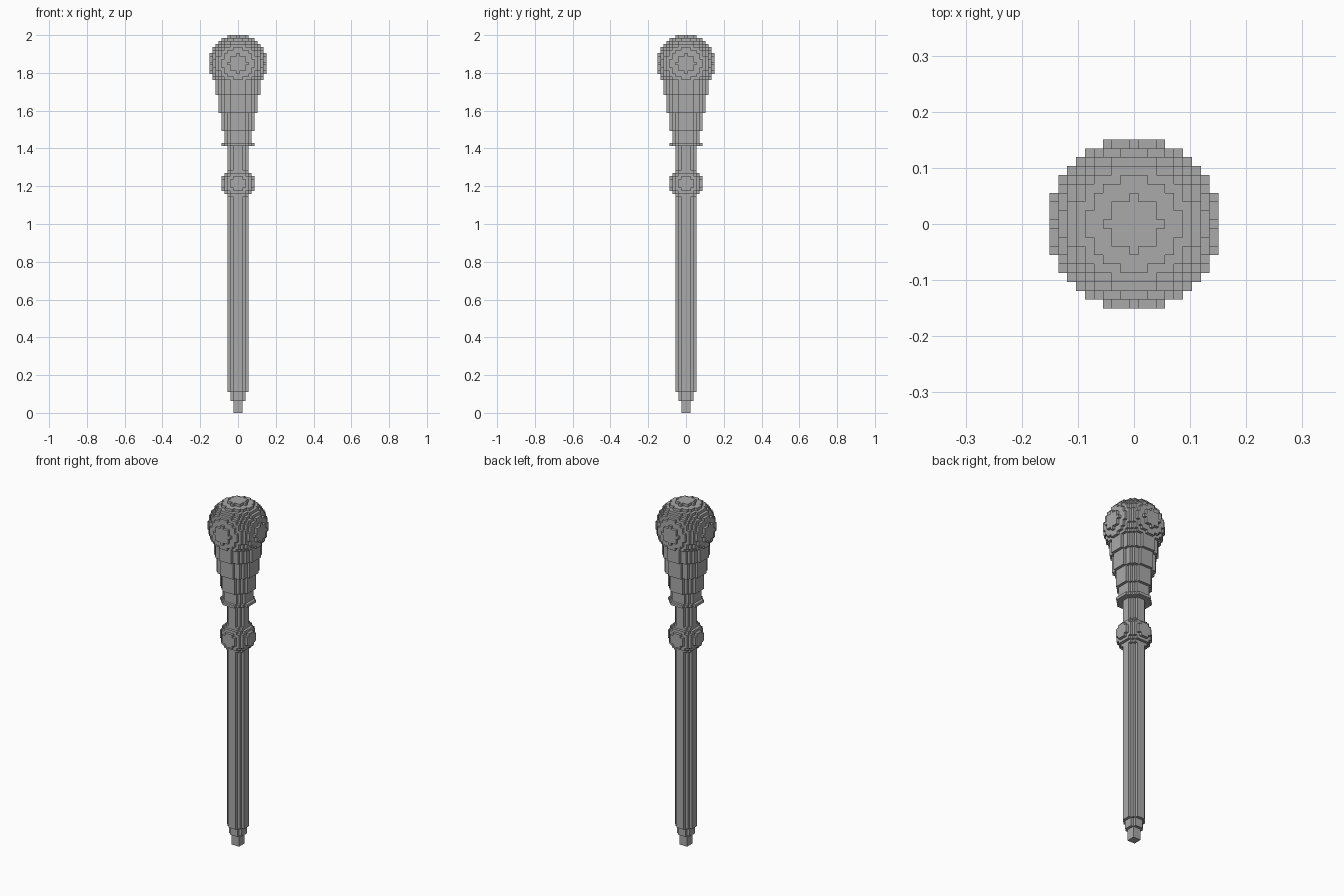
import bpy
import bmesh
from mathutils import Vector

CELL = 2 / 126          # edge of one block; the staff is 126 blocks tall

if "Cube" in bpy.data.objects:
    bpy.data.objects.remove(bpy.data.objects["Cube"], do_unlink=True)

grey = bpy.data.materials.new("plain grey")
grey.use_nodes = True
grey.diffuse_color = (0.4, 0.4, 0.4, 1)
grey.node_tree.nodes["Principled BSDF"].inputs["Base Color"].default_value = (0.4, 0.4, 0.4, 1)


def disc(radius_sq, layer):
    """Blocks of one layer whose centres lie inside the circle."""
    span = range(-10, 11)
    return {(x, y, layer) for x in span for y in span if x * x + y * y <= radius_sq}


def cylinder(radius, bottom, top):
    return set().union(*(disc(radius ** 2, k) for k in range(bottom, top)))


def ball(radius, middle):
    reach = int(radius)
    return set().union(*(disc(radius ** 2 - d * d, middle + d)
                         for d in range(-reach, reach + 1)))


def build(name, cells):
    """Skin the blocks with their exposed faces and merge the flat areas."""
    bm = bmesh.new()
    for cell in cells:
        centre = Vector(cell) + Vector((0, 0, 0.5))
        for axis in range(3):
            for side in (-1, 1):
                normal = Vector((0, 0, 0))
                normal[axis] = side
                if tuple(int(c + n) for c, n in zip(cell, normal)) in cells:
                    continue
                u = Vector((0, 0, 0))
                u[(axis + 1) % 3] = 0.5
                v = normal.cross(u)
                mid = centre + normal / 2
                corners = (mid - u - v, mid + u - v, mid + u + v, mid - u + v)
                bm.faces.new([bm.verts.new(p * CELL) for p in corners])
    bmesh.ops.remove_doubles(bm, verts=bm.verts[:], dist=CELL / 10)
    bmesh.ops.dissolve_limit(bm, angle_limit=0.01, verts=bm.verts[:], edges=bm.edges[:])
    mesh = bpy.data.meshes.new(name)
    bm.to_mesh(mesh)
    bm.free()
    mesh.materials.append(grey)
    obj = bpy.data.objects.new(name, mesh)
    bpy.context.collection.objects.link(obj)


# Stepped foot and long shaft
build("foot_tip", cylinder(1.5, 0, 4))
build("foot_step", cylinder(2.5, 4, 7))
build("shaft", cylinder(3.5, 7, 89))

# Round knob on the shaft
build("grip_knob", ball(5.5, 76))

# Flange and widening socket below the head
build("flange", cylinder(5.5, 89, 90))
for name, radius, bottom, top in (("socket_lower", 4.5, 90, 94),
                                  ("socket_middle", 5.5, 94, 100),
                                  ("socket_upper", 6.5, 100, 106),
                                  ("socket_rim", 7.5, 106, 112)):
    build(name, cylinder(radius, bottom, top))

# Large ball head
build("head_ball", ball(9.5, 116))
